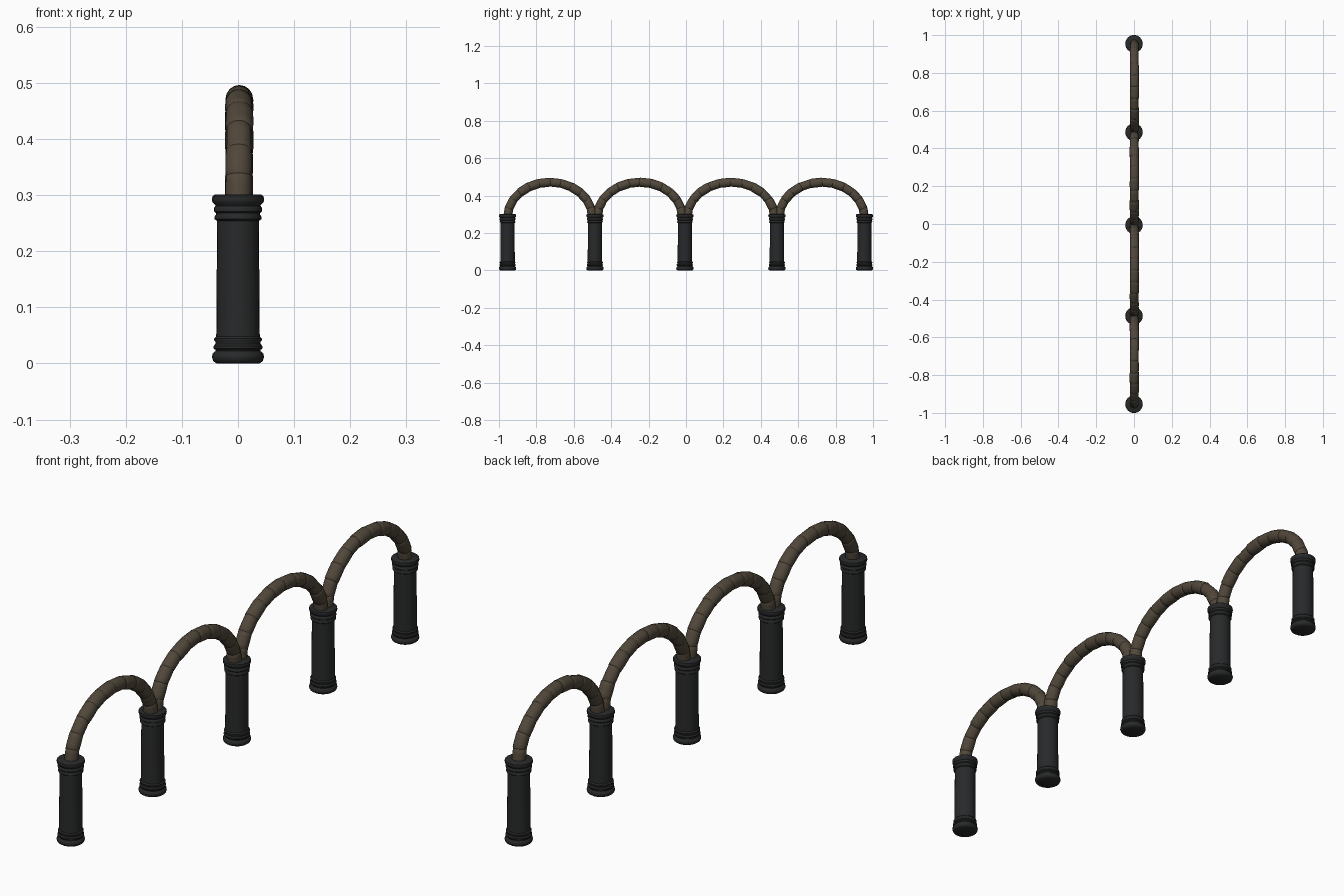
import bpy, bmesh, math, random
from mathutils import Vector, Matrix

if "Cube" in bpy.data.objects:
    bpy.data.objects.remove(bpy.data.objects["Cube"])

random.seed(4)


def material(name, rgb):
    m = bpy.data.materials.new(name)
    m.diffuse_color = (*rgb, 1)
    m.use_nodes = True
    m.node_tree.nodes["Principled BSDF"].inputs["Base Color"].default_value = m.diffuse_color
    return m


IRON = material("dark_iron", (0.021, 0.022, 0.023))
BROWN = material("brown_stone", (0.082, 0.064, 0.043))


def finish(bm, name, mat, angle):
    bmesh.ops.recalc_face_normals(bm, faces=bm.faces[:])
    me = bpy.data.meshes.new(name)
    bm.to_mesh(me)
    bm.free()
    me.materials.append(mat)
    ob = bpy.data.objects.new(name, me)
    bpy.context.collection.objects.link(ob)
    bpy.ops.object.select_all(action='DESELECT')
    ob.select_set(True)
    bpy.context.view_layer.objects.active = ob
    bpy.ops.object.shade_smooth_by_angle(angle=math.radians(angle))
    return ob


def add_lathe(bm, profile, mat=Matrix(), sides=24):
    """Closed surface of revolution around local z."""
    rings = []
    for r, z in profile:
        rings.append([bm.verts.new(mat @ Vector((r * math.cos(2 * math.pi * i / sides),
                                                 r * math.sin(2 * math.pi * i / sides), z)))
                      for i in range(sides)])
    for a, b in zip(rings, rings[1:]):
        for i in range(sides):
            j = (i + 1) % sides
            bm.faces.new((a[i], a[j], b[j], b[i]))
    bm.faces.new(rings[0][::-1])
    bm.faces.new(rings[-1])


# Columns: flared foot, two rings, shaft, two rings, cap
COLUMN = [(0.038, 0.0), (0.044, 0.004), (0.0465, 0.011), (0.045, 0.018), (0.040, 0.022),
          (0.040, 0.024), (0.0435, 0.027), (0.0435, 0.031), (0.040, 0.035),
          (0.040, 0.038), (0.0425, 0.041), (0.0425, 0.044), (0.0388, 0.048),
          (0.0372, 0.254), (0.0415, 0.257), (0.042, 0.261), (0.0395, 0.265),
          (0.0395, 0.268), (0.043, 0.271), (0.043, 0.277), (0.040, 0.281),
          (0.041, 0.283), (0.0455, 0.287), (0.0465, 0.292), (0.0455, 0.298), (0.041, 0.301)]
COLUMN_Y = [-0.954, -0.487, -0.006, 0.486, 0.954]
for n, y in enumerate(COLUMN_Y):
    bm = bmesh.new()
    add_lathe(bm, COLUMN, Matrix.Translation((0, y, 0)))
    finish(bm, f"column_{n + 1}", IRON, 40)

# Arches: chains of bevelled stone segments following a half ellipse
SEGMENTS = 12
SPRING, RISE = 0.285, 0.187
for n in range(4):
    y0 = COLUMN_Y[n] + (0.013 if n else 0.0)
    y1 = COLUMN_Y[n + 1] - (0.013 if n < 3 else 0.0)
    mid, half = (y0 + y1) / 2, (y1 - y0) / 2
    pts = []
    for i in range(SEGMENTS + 1):
        t = math.pi * (1 - i / SEGMENTS)
        pts.append(Vector((0.002, mid + half * math.cos(t), SPRING + RISE * math.sin(t))))
    bm = bmesh.new()
    for a, b in zip(pts, pts[1:]):
        d = b - a
        length = d.length + 0.008
        r = random.uniform(0.0228, 0.0248)
        c = (a + b) / 2 + Vector((random.uniform(-0.001, 0.001), 0, 0))
        m = Matrix.Translation(c) @ d.to_track_quat('Z', 'X').to_matrix().to_4x4()
        h = length / 2
        prof = [(r - 0.003, -h), (r - 0.0005, -h + 0.003), (r, -h * 0.4),
                (r, h * 0.4), (r - 0.0005, h - 0.003), (r - 0.003, h)]
        add_lathe(bm, prof, m, 16)
    finish(bm, f"arch_{n + 1}", BROWN, 40)
